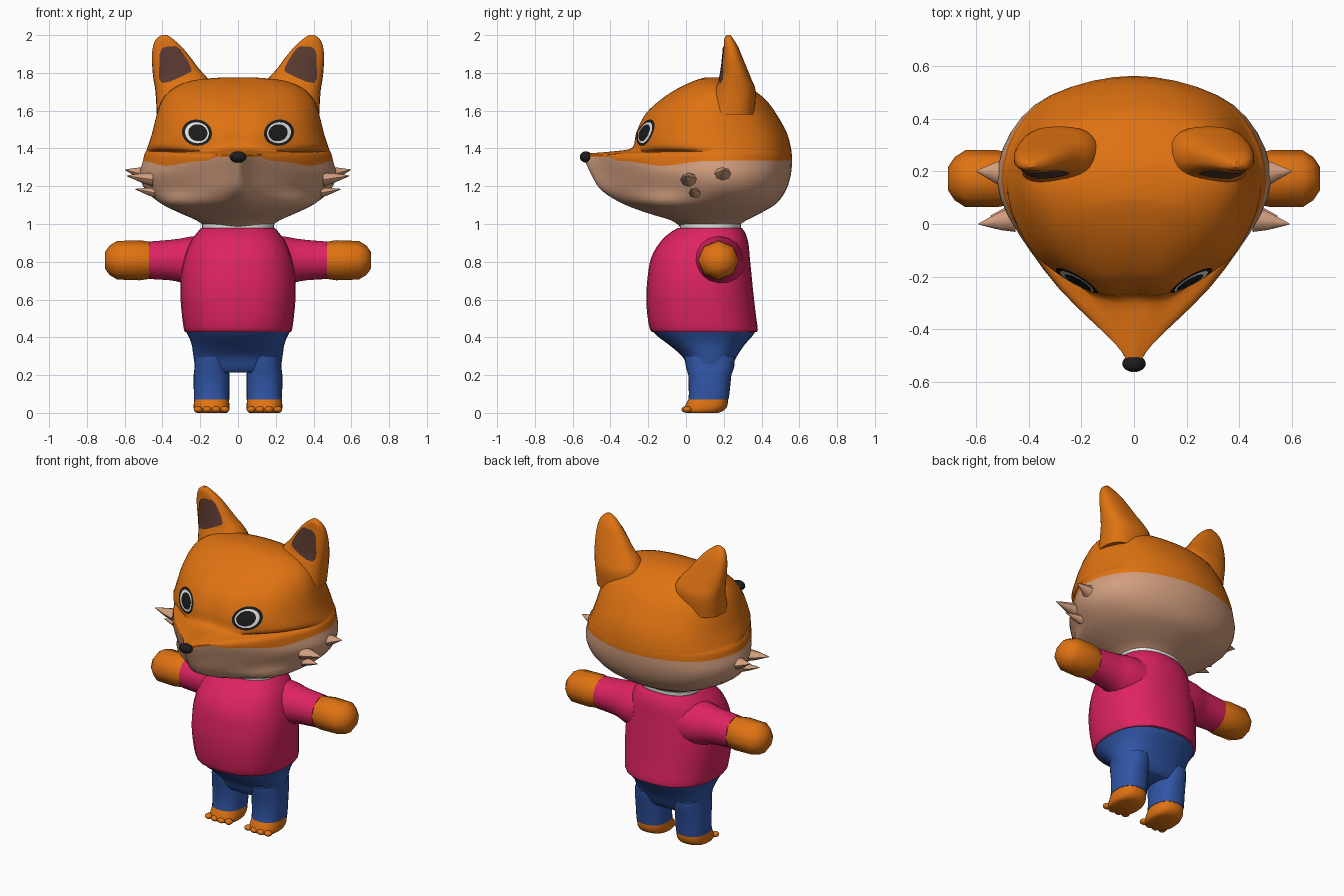
import bpy, bmesh, math
from mathutils import Vector
from mathutils.bvhtree import BVHTree

if "Cube" in bpy.data.objects:
    bpy.data.objects.remove(bpy.data.objects["Cube"])


def material(name, rgb):
    m = bpy.data.materials.new(name)
    m.diffuse_color = (*rgb, 1)
    m.use_nodes = True
    m.node_tree.nodes["Principled BSDF"].inputs["Base Color"].default_value = m.diffuse_color
    return m


ORANGE = material("orange fur", (0.74, 0.17, 0.006))
TAN = material("tan fur", (0.64, 0.34, 0.21))
PINK = material("pink shirt", (0.73, 0.017, 0.12))
BLUE = material("blue trousers", (0.03, 0.092, 0.38))
BROWN = material("brown inner ear", (0.10, 0.042, 0.03))
BLACK = material("black", (0.012, 0.012, 0.012))
WHITE = material("white", (0.8, 0.8, 0.78))


def finish(name, bm, mats):
    bmesh.ops.recalc_face_normals(bm, faces=bm.faces)
    me = bpy.data.meshes.new(name)
    bm.to_mesh(me)
    bm.free()
    for m in mats:
        me.materials.append(m)
    ob = bpy.data.objects.new(name, me)
    bpy.context.collection.objects.link(ob)
    return ob


def loft(name, rings, mats, rule=lambda row: 0):
    """Skin closed rings of points, capping both ends; rule picks a material per row."""
    bm = bmesh.new()
    vs = [[bm.verts.new(p) for p in r] for r in rings]
    n = len(rings[0])
    for k in range(len(vs) - 1):
        for i in range(n):
            j = (i + 1) % n
            f = bm.faces.new((vs[k][i], vs[k][j], vs[k + 1][j], vs[k + 1][i]))
            f.material_index = rule(k)
    bm.faces.new(vs[0][::-1]).material_index = rule(0)
    bm.faces.new(vs[-1]).material_index = rule(len(vs) - 2)
    return finish(name, bm, mats)


def catmull(pts, steps, closed):
    out, n = [], len(pts)
    for i in range(n if closed else n - 1):
        q = [pts[(i + d) % n] if closed else pts[min(max(i + d, 0), n - 1)] for d in (-1, 0, 1, 2)]
        for s in range(steps):
            t = s / steps
            out.append(0.5 * (2 * q[1] + (q[2] - q[0]) * t + (2 * q[0] - 5 * q[1] + 4 * q[2] - q[3]) * t * t
                              + (3 * q[1] - q[0] - 3 * q[2] + q[3]) * t ** 3))
    return out if closed else out + [pts[-1]]


def smooth_rings(rings, steps):
    columns = [catmull(list(c), steps, False) for c in zip(*rings)]
    return [list(r) for r in zip(*columns)]


def oval(z, x0, x1, y0, y1, e=2.0, n=28):
    """Horizontal rounded ring filling the given box; e sets squareness."""
    pts = []
    for i in range(n):
        a = 2 * math.pi * i / n
        c, s = math.cos(a), math.sin(a)
        pts.append(Vector(((x0 + x1) / 2 + (x1 - x0) / 2 * math.copysign(abs(c) ** (2 / e), c),
                           (y0 + y1) / 2 + (y1 - y0) / 2 * math.copysign(abs(s) ** (2 / e), s), z)))
    return pts


def ellipsoid(name, loc, size, mat):
    bm = bmesh.new()
    bmesh.ops.create_uvsphere(bm, u_segments=16, v_segments=10, radius=1)
    for v in bm.verts:
        v.co = Vector(v.co[i] * size[i] + loc[i] for i in range(3))
    return finish(name, bm, [mat])


def decal(name, target, rings, mats, rows):
    """Thin plate of (x, z) rings pressed from the front onto the target."""
    me = target.data
    tree = BVHTree.FromPolygons([v.co for v in me.vertices], [p.vertices[:] for p in me.polygons])
    bm = bmesh.new()

    def press(p):
        hit, nor, _, _ = tree.ray_cast(Vector((p[0], -2, p[1])), Vector((0, 1, 0)))
        return hit + nor * 0.005 if hit else Vector((p[0], 0.2, p[1]))
    vs = [[bm.verts.new(press(p)) for p in r] for r in rings]
    n = len(vs[0])
    for k in range(len(vs) - 1):
        for i in range(n):
            j = (i + 1) % n
            f = bm.faces.new((vs[k][i], vs[k][j], vs[k + 1][j], vs[k + 1][i]))
            f.material_index = rows[k]
    bm.faces.new(vs[-1]).material_index = rows[-1]
    ob = finish(name, bm, mats)
    # plates must look forward
    if sum(p.normal.y for p in ob.data.polygons) > 0:
        ob.data.flip_normals()
    return ob


# Head with snout: z, half width, back y, widest y, snout half width, snout side y, front y
HEAD = [(0.985, .17, .27, .13, .08, -.01, -.03), (1.02, .22, .32, .13, .10, -.06, -.08),
        (1.06, .31, .40, .14, .13, -.17, -.21), (1.11, .41, .48, .15, .13, -.29, -.34),
        (1.18, .49, .53, .16, .10, -.37, -.45), (1.26, .52, .555, .16, .085, -.41, -.50),
        (1.335, .503, .562, .16, .075, -.45, -.545), (1.37, .495, .56, .16, .05, -.46, -.55),
        (1.385, .487, .558, .16, .09, -.33, -.38), (1.405, .48, .555, .16, .14, -.265, -.28),
        (1.48, .455, .535, .15, .15, -.25, -.26), (1.58, .43, .48, .15, .15, -.20, -.215),
        (1.66, .40, .42, .15, .14, -.12, -.13), (1.72, .34, .34, .15, .13, -.03, -.04),
        (1.76, .24, .26, .15, .09, .05, .05), (1.775, .10, .20, .15, .04, .10, .10)]
FUR_LINE, STEPS = 6, 3
rings = []
for k, (z, w, b, c, sx, sy, f) in enumerate(HEAD):
    bulge = 0.08 if 1.15 < z < 1.39 else 0.17
    side, snout = Vector((w, c, z)), Vector((sx, sy, z))
    d = snout - side
    cheek = (side + snout) / 2 + Vector((-d.y, d.x, 0)) * bulge
    half = [Vector((.73 * w, c + .73 * (b - c), z)), side, cheek, snout]
    ctrl = [Vector((0, b, z))] + half + [Vector((0, f, z))]
    ctrl += [Vector((-p.x, p.y, z)) for p in reversed(half)]
    ring = catmull(ctrl, 5, True)
    if k == FUR_LINE:   # colour border dips on the cheeks and rises to the nose
        for p in ring:
            p.z += -0.028 * math.exp(-((p.y + .12) / .13) ** 2) + (0.02 if p.y < -.4 else 0)
    rings.append(ring)
head = loft("head", smooth_rings(rings, STEPS), [TAN, ORANGE], lambda r: int(r >= FUR_LINE * STEPS))
ellipsoid("nose", (0, -.53, 1.355), (.045, .032, .03), BLACK)

# Torso: trousers seat, shirt and collar as separate stacked shells (z, half width, front y, back y)
SEAT = [(.215, .20, .03, .22), (.24, .225, .01, .24), (.30, .236, -.02, .27),
        (.36, .245, -.09, .31), (.405, .262, -.15, .35), (.435, .278, -.18, .37)]
SHIRT = [(.428, .275, -.17, .37), (.44, .286, -.19, .38), (.52, .297, -.205, .37), (.62, .305, -.21, .358),
         (.72, .303, -.203, .348), (.82, .285, -.185, .338), (.90, .255, -.14, .33), (.95, .22, -.09, .315),
         (.98, .195, -.04, .295)]
COLLAR = [(.96, .19, -.03, .29), (1.0, .192, -.035, .292), (1.008, .17, -.01, .27)]
for name, table, mat, steps in (("trousers_seat", SEAT, BLUE, 3), ("shirt", SHIRT, PINK, 3), ("collar", COLLAR, WHITE, 1)):
    loft(name, smooth_rings([oval(z, -w, w, f, b, 2.35) for z, w, f, b in table], steps), [mat])


def arm_ring(x, zc, ry, rz, n, s):
    return [Vector((s * x, .172 + ry * math.cos(2 * math.pi * i / n), zc + rz * math.sin(2 * math.pi * i / n)))
            for i in range(n)]


SLEEVE = [(.16, .795, .14, .145), (.25, .803, .13, .13), (.30, .807, .115, .117), (.36, .809, .105, .107),
          (.472, .808, .099, .099)]
HAND = [(.465, .808, .098, .098), (.52, .808, .108, .106), (.64, .808, .108, .102), (.68, .808, .082, .078),
        (.705, .808, .045, .043)]
EAR = [(1.58, .16, .43, .12, .36), (1.70, .13, .437, .15, .37), (1.77, .16, .448, .178, .345),
       (1.82, .205, .453, .188, .325), (1.88, .25, .456, .195, .30), (1.94, .30, .45, .20, .275),
       (1.98, .345, .432, .203, .25), (2.0, .375, .405, .215, .235)]
INNER_EAR = [(.40, 1.745), (.415, 1.84), (.405, 1.925), (.35, 1.94), (.31, 1.925), (.25, 1.825), (.27, 1.795)]
TUFTS = [((.47, .19, 1.255), (.597, .20, 1.287), .06), ((.45, .02, 1.235), (.59, .0, 1.255), .05),
         ((.44, .05, 1.165), (.545, .03, 1.185), .035)]

for s, side in ((-1, "right"), (1, "left")):
    # Arms
    loft(side + "_sleeve", smooth_rings([arm_ring(*r, 16, s) for r in SLEEVE], 2), [PINK])
    loft(side + "_hand", [arm_ring(*r, 8, s) for r in HAND], [ORANGE])

    # Legs and feet
    cx = .14 * s
    loft(side + "_trouser_leg", [oval(z, cx - w, cx + w, f, b, 2.4) for z, w, f, b in
         ((.072, .094, .012, .225), (.10, .094, .015, .23), (.20, .095, .012, .24), (.24, .09, .0, .255),
          (.30, .085, -.01, .26))], [BLUE])
    loft(side + "_foot", smooth_rings([oval(z, cx - w, cx + w, f, b, 2.4) for z, w, f, b in
         ((0, .08, .0, .17), (.012, .092, -.012, .20), (.04, .095, -.004, .22), (.08, .09, .018, .222))], 2), [ORANGE])
    for t in range(4):
        ellipsoid(side + "_toe", (cx + (t - 1.5) * .047, -.003 + .006 * abs(t - 1.5), .018), (.024, .024, .017), ORANGE)

    # Ears with dark inner patch
    ear = loft(side + "_ear", smooth_rings([oval(z, s * a, s * b, f, k, 2.5) for z, a, b, f, k in EAR], 3), [ORANGE])
    edge = catmull([Vector((s * x, z)) for x, z in INNER_EAR], 3, True)
    mid = Vector((s * .34, 1.85))
    decal(side + "_inner_ear", ear, [[mid + (p - mid) * k for p in edge] for k in (1, .75, .5, .2)], [BROWN], [0] * 4)

    # Eyes: black rim, white ring, black pupil shifted inwards
    eye = []
    for k, shift in ((1, 0), (.9, 0), (.8, 0), (.64, .005), (.4, .005), (.15, .005)):
        ring = []
        for i in range(28):
            a = 2 * math.pi * i / 28
            u, v = .08 * k * math.cos(a), .069 * k * math.sin(a)
            ring.append((s * (.215 - shift + u * .97 - v * .2), 1.482 + u * .2 + v * .97))
        eye.append(ring)
    decal(side + "_eye", head, eye, [BLACK, WHITE], [0, 0, 1, 0, 0, 0])

    # Cheek tufts
    for base, tip, r in TUFTS:
        b, t = Vector(base), Vector(tip)
        tuft = [[b.lerp(t, k) + Vector((0, math.cos(a * math.pi / 4), .75 * math.sin(a * math.pi / 4))) * r * q
                 for a in range(8)] for k, q in ((0, 1), (.4, .7), (.75, .32), (1, .04))]
        loft(side + "_cheek_tuft", [[Vector((s * p.x, p.y, p.z)) for p in ring] for ring in tuft], [TAN])

# Smooth shading with sharp hems kept
for ob in bpy.data.objects:
    ob.select_set(True)
bpy.context.view_layer.objects.active = head
bpy.ops.object.shade_smooth_by_angle(angle=math.radians(50))
